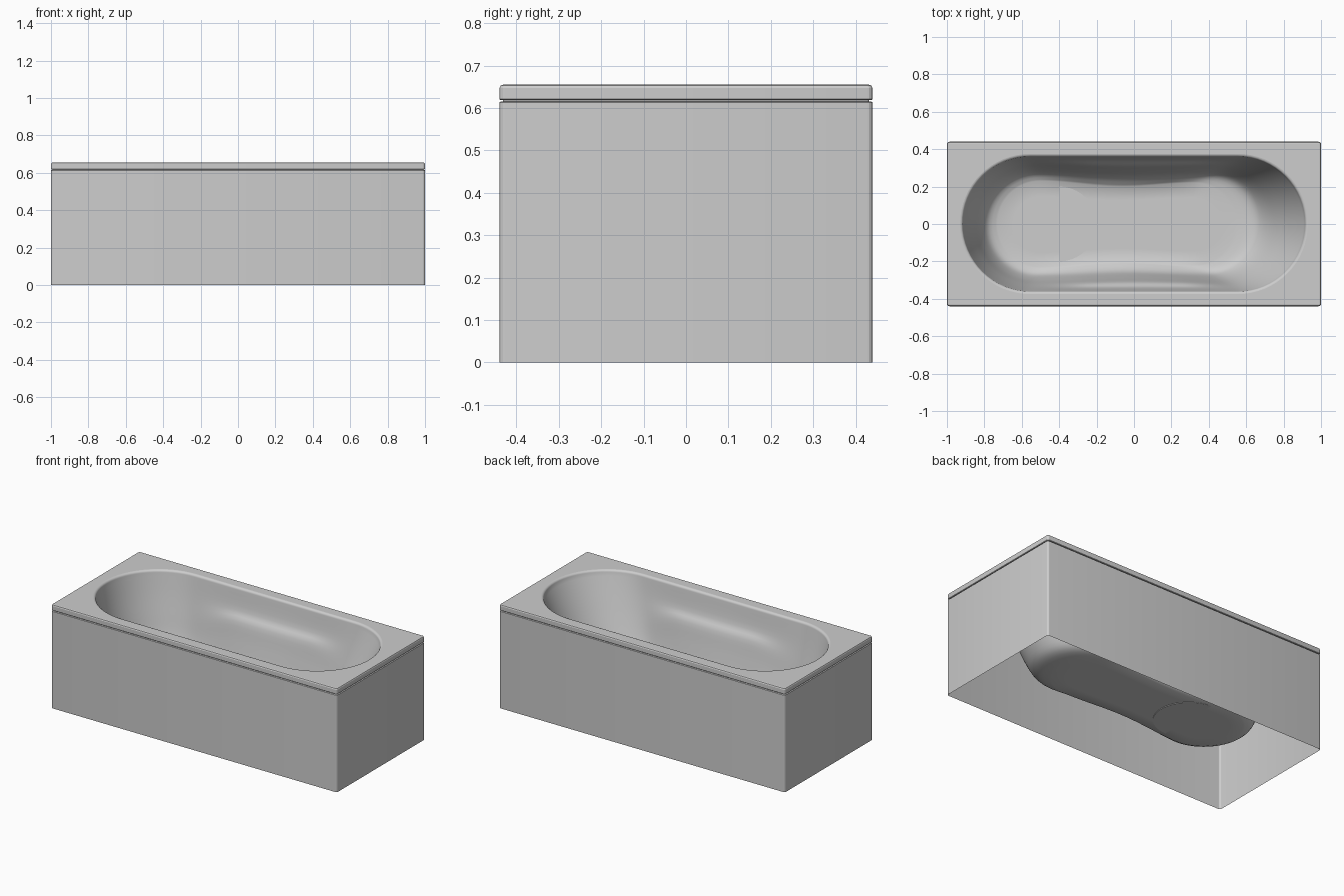
import bpy, bmesh, math
from mathutils import Vector

cube = bpy.data.objects.get("Cube")
if cube:
    bpy.data.objects.remove(cube, do_unlink=True)

mat = bpy.data.materials.new("light grey acrylic")
mat.use_nodes = True
GREY = (0.61, 0.61, 0.61, 1)
mat.diffuse_color = GREY
mat.node_tree.nodes["Principled BSDF"].inputs["Base Color"].default_value = GREY

HEIGHT, LIP = 0.655, 0.015
FLOOR = 0.165
SEG = 32


def smooth(x, lo, hi):
    t = min(max((x - lo) / (hi - lo), 0), 1)
    return t * t * (3 - 2 * t)


def rounded_rect(z, inset, r=0.014, steps=4):
    r = r - inset
    hx, hy = 1 - inset - r, 0.44 - inset - r
    pts = []
    for q, (sx, sy) in enumerate(((1, 1), (-1, 1), (-1, -1), (1, -1))):
        for i in range(steps + 1):
            a = math.pi / 2 * (q + i / steps)
            pts.append(Vector((sx * hx + r * math.cos(a), sy * hy + r * math.sin(a), z)))
    return pts


def capsule(z, right, r_right, left, r_left, waist=0):
    """Outline with two round ends, optionally pinched between them."""
    pts = []
    for cx, r, start in ((right, r_right, -0.5), (left, r_left, 0.5)):
        for i in range(SEG):
            a = math.pi * (start + i / SEG)
            pts.append(Vector((cx + r * math.cos(a), r * math.sin(a), z)))
        for i in range(SEG):
            t = i / SEG
            if start > 0:
                t = 1 - t
            y = r_right + (r_left - r_right) * smooth(t, 0, 1) - waist * math.sin(math.pi * t) ** 2
            pts.append(Vector((right + (left - right) * t, -y if start > 0 else y, z)))
    return pts


def opening(z, grow):
    return capsule(z, 0.555, 0.36 + grow, -0.555, 0.36 + grow)


def loft(bm, rings):
    """Skin a stack of matching outlines and return the vertex rows."""
    rows = [[bm.verts.new(p) for p in ring] for ring in rings]
    for a, b in zip(rows, rows[1:]):
        for i in range(len(a)):
            j = (i + 1) % len(a)
            bm.faces.new((a[i], a[j], b[j], b[i]))
    return rows


def finish(bm, name, angle):
    mesh = bpy.data.meshes.new(name)
    bm.to_mesh(mesh)
    bm.free()
    mesh.materials.append(mat)
    mesh.shade_smooth()
    mesh.set_sharp_from_angle(angle=math.radians(angle))
    obj = bpy.data.objects.new(name, mesh)
    bpy.context.scene.collection.objects.link(obj)


def profile(points, s):
    """Smooth curve through (inset, depth) points, s from 0 to 1."""
    n = len(points) - 1
    i = min(int(s * n), n - 1)
    t = s * n - i
    p = [Vector(points[min(max(k, 0), n)]) for k in (i - 1, i, i + 1, i + 2)]
    return 0.5 * (2 * p[1] + (p[2] - p[0]) * t
                  + (2 * p[0] - 5 * p[1] + 4 * p[2] - p[3]) * t ** 2
                  + (3 * p[1] - p[0] - 3 * p[2] + p[3]) * t ** 3)


# Side panels, open underneath
bm = bmesh.new()
loft(bm, [rounded_rect(z, d) for z, d in
          ((0, 0), (0.613, 0), (0.615, 0.003), (0.615, 0.008))])
finish(bm, "side_panels", 20)

# Rim with a shadow gap below it and a flat deck around the opening
bm = bmesh.new()
outer = loft(bm, [rounded_rect(z, d) for z, d in
                  ((0.612, 0.008), (0.619, 0.008), (0.619, 0.002), (0.621, 0),
                   (0.647, 0), (0.653, 0.003), (HEIGHT, 0.009))])[-1]
inner = loft(bm, [opening(HEIGHT, LIP)])[0]
border = [bm.edges.get((row[i - 1], row[i])) or bm.edges.new((row[i - 1], row[i]))
          for row in (outer, inner) for i in range(len(row))]
deck = bmesh.ops.triangle_fill(bm, use_beauty=True, use_dissolve=False, edges=border)
for f in deck["geom"]:
    if isinstance(f, bmesh.types.BMFace):
        f.normal_update()
        if f.normal.z < 0:
            f.normal_flip()
finish(bm, "rim", 18)

# Basin: rounded lip, steep foot end, sloping backrest and arm rests along the sides
FOOT = ((0, 0), (0.14, 0.25), (0.3, 0.5), (0.48, 0.76), (0.7, 0.94), (1, 1))
ARM = ((0, 0), (0.12, 0.25), (0.31, 0.37), (0.46, 0.62), (0.66, 0.88), (1, 1))
BACK = ((0, 0), (0.14, 0.23), (0.34, 0.54), (0.55, 0.83), (0.72, 0.96), (1, 1))
FOOT_X, BACK_X = -0.5, 0.32
LIP_STEPS, LEVELS = 5, 20

rings = []
for k in range(LIP_STEPS):
    a = math.pi / 2 * k / LIP_STEPS
    rings.append(opening(HEIGHT - LIP * (1 - math.cos(a)), LIP * (1 - math.sin(a))))

wall_top = HEIGHT - LIP
top = opening(wall_top, 0)
floor = capsule(FLOOR, BACK_X, 0.22, FOOT_X, 0.23, waist=0.025)
for k in range(LEVELS + 1):
    s = k / LEVELS
    ring = []
    for p, q in zip(top, floor):
        back = smooth(p.x, 0.45, 0.75)
        arm = smooth(p.x, -0.6, -0.2) * (1 - smooth(p.x, 0.3, 0.65))
        side = profile(FOOT, s).lerp(profile(ARM, s), arm)
        inset, depth = side.lerp(profile(BACK, s), back)
        point = p.lerp(q, inset)
        point.z = wall_top + (FLOOR - wall_top) * depth
        ring.append(point)
    rings.append(ring)
for k in (0.35, 0.7, 1):
    rings.append([q.lerp(Vector((min(max(q.x, FOOT_X), BACK_X), 0, FLOOR)), k) for q in floor])
bm = bmesh.new()
loft(bm, rings)
bmesh.ops.remove_doubles(bm, verts=bm.verts, dist=0.0001)
finish(bm, "basin", 60)

# Shallow half-round step in the floor, fading to nothing at its straight side
bm = bmesh.new()
bmesh.ops.create_cone(bm, cap_ends=True, segments=64, radius1=0.2, radius2=0.2, depth=0.008)
bmesh.ops.bisect_plane(bm, geom=bm.verts[:] + bm.edges[:] + bm.faces[:],
                       plane_co=(0.001, 0, 0), plane_no=(1, 0, 0), clear_inner=True)
for v in bm.verts:
    v.co.z *= v.co.x / 0.2
bmesh.ops.translate(bm, verts=bm.verts, vec=(-0.4, 0, FLOOR))
finish(bm, "floor_step", 30)
